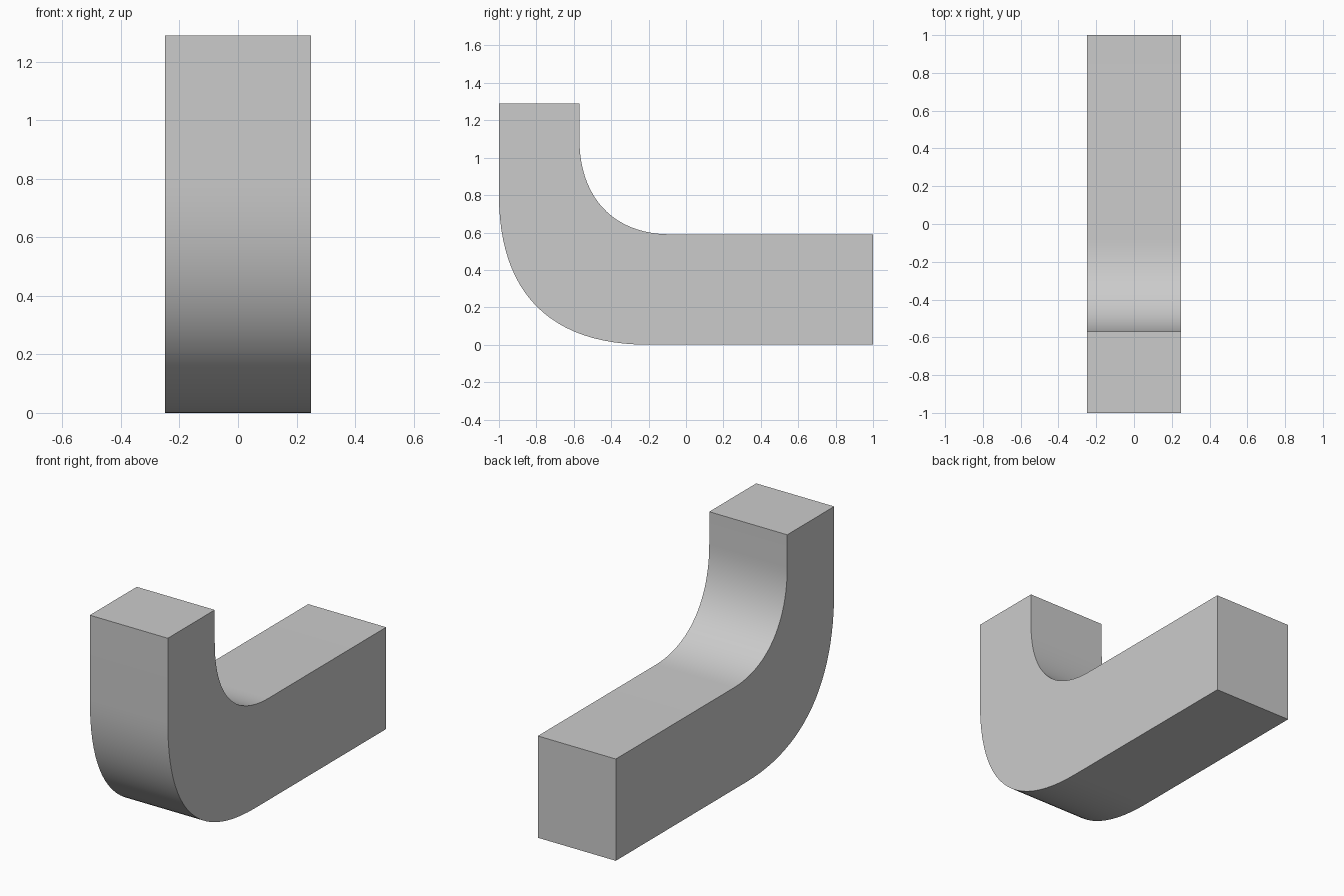
import bpy, bmesh, math
from mathutils import Vector
from mathutils.geometry import interpolate_bezier

if "Cube" in bpy.data.objects:
    bpy.data.objects.remove(bpy.data.objects["Cube"])

HALF_WIDTH = 0.25


def bend(a, b, c, d, steps=25):
    """Points (y, z) along one cubic curve."""
    pts = [Vector((0, y, z)) for y, z in (a, b, c, d)]
    return [(p.y, p.z) for p in interpolate_bezier(*pts, steps)]


# Side profile: outer bend, long foot, inner bend, short upright
outer = bend((-1, 0.80), (-1, 0.28), (-0.73, 0), (-0.20, 0))
inner = bend((-0.08, 0.59), (-0.40, 0.59), (-0.57, 0.80), (-0.57, 1.10))
profile = [(-1, 1.29)] + outer + [(1, 0), (1, 0.59)] + inner + [(-0.57, 1.29)]

# Extrude the profile across the width
bm = bmesh.new()
face = bm.faces.new([bm.verts.new((-HALF_WIDTH, y, z)) for y, z in profile])
ext = bmesh.ops.extrude_face_region(bm, geom=[face], use_keep_orig=True)
moved = [v for v in ext["geom"] if isinstance(v, bmesh.types.BMVert)]
bmesh.ops.translate(bm, verts=moved, vec=(2 * HALF_WIDTH, 0, 0))
bmesh.ops.recalc_face_normals(bm, faces=bm.faces)

mesh = bpy.data.meshes.new("curved_bracket")
bm.to_mesh(mesh)
bm.free()
bracket = bpy.data.objects.new("curved_bracket", mesh)
bpy.context.collection.objects.link(bracket)

# Smooth bends, sharp edges
bpy.context.view_layer.objects.active = bracket
bracket.select_set(True)
bpy.ops.object.shade_smooth_by_angle(angle=math.radians(30))
